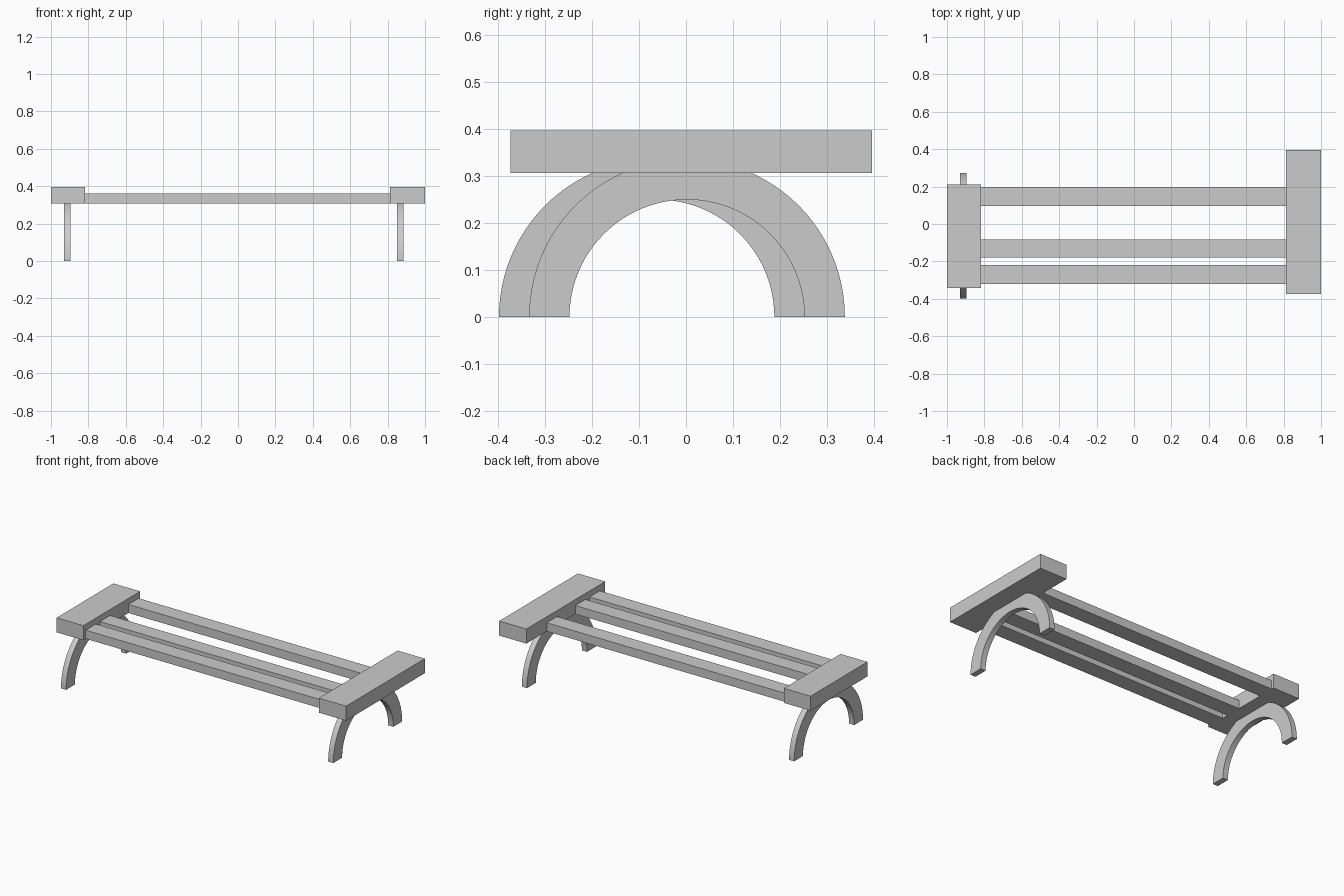
import bpy, bmesh
from math import sin, cos, pi, radians

if "Cube" in bpy.data.objects:
    bpy.data.objects.remove(bpy.data.objects["Cube"])


def finish(name, bm):
    bmesh.ops.recalc_face_normals(bm, faces=bm.faces)
    me = bpy.data.meshes.new(name)
    bm.to_mesh(me)
    bm.free()
    ob = bpy.data.objects.new(name, me)
    bpy.context.collection.objects.link(ob)
    return ob


def box(name, x, y, z):
    bm = bmesh.new()
    bmesh.ops.create_cube(bm, size=1)
    for v in bm.verts:
        v.co = [(a + b) / 2 + c * (b - a) for (a, b), c in zip((x, y, z), v.co)]
    return finish(name, bm)


def arch(name, x, cy, outer=0.336, inner=0.25, width=0.035, n=48):
    # half ring profile in the YZ plane, extruded along X
    bm = bmesh.new()
    rings = []
    for i in range(n + 1):
        a = pi * i / n
        rings.append([bm.verts.new((x + dx, cy + r * cos(a), r * sin(a)))
                      for r, dx in ((inner, -width / 2), (outer, -width / 2),
                                    (outer, width / 2), (inner, width / 2))])
    for p, q in zip(rings, rings[1:]):
        for k in range(4):
            j = (k + 1) % 4
            bm.faces.new((p[k], p[j], q[j], q[k]))
    bm.faces.new(rings[0])
    bm.faces.new(rings[-1])
    ob = finish(name, bm)
    bpy.ops.object.select_all(action='DESELECT')
    ob.select_set(True)
    bpy.context.view_layer.objects.active = ob
    bpy.ops.object.shade_smooth_by_angle(angle=radians(30))
    return ob


BASE = 0.307

# end blocks
box("left_end_block", (-1, -0.817), (-0.343, 0.212), (BASE, 0.397))
box("right_end_block", (0.814, 1), (-0.373, 0.396), (BASE, 0.397))

# seat slats
for i, (y0, y1) in enumerate(((-0.32, -0.22), (-0.18, -0.082), (0.097, 0.197))):
    box(f"seat_slat_{i + 1}", (-0.817, 0.814), (y0, y1), (BASE, 0.36))

# arched legs
arch("left_arch_leg", -0.914, -0.062)
arch("right_arch_leg", 0.868, 0.002)
